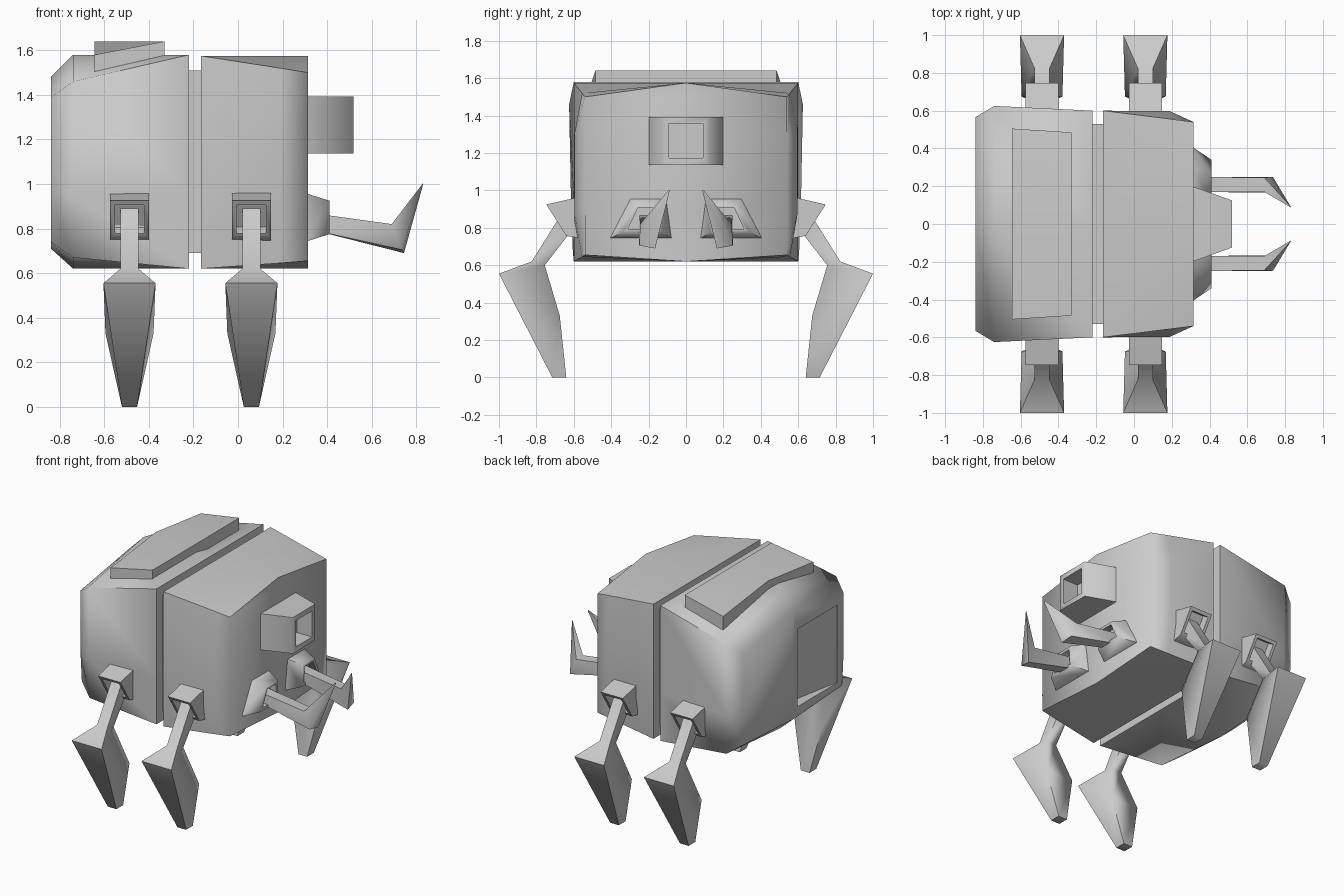
import bpy, bmesh, math
from mathutils import Vector

if "Cube" in bpy.data.objects:
    bpy.data.objects.remove(bpy.data.objects["Cube"])

grey = bpy.data.materials.new("light_grey")
grey.diffuse_color = (0.6, 0.6, 0.6, 1)
grey.use_nodes = True
grey.node_tree.nodes["Principled BSDF"].inputs["Base Color"].default_value = grey.diffuse_color


def finish(name, bm, angle=75):
    """Turn a bmesh into a smooth-shaded object."""
    bmesh.ops.recalc_face_normals(bm, faces=bm.faces)
    me = bpy.data.meshes.new(name)
    bm.to_mesh(me)
    bm.free()
    me.materials.append(grey)
    ob = bpy.data.objects.new(name, me)
    bpy.context.collection.objects.link(ob)
    bpy.ops.object.select_all(action='DESELECT')
    ob.select_set(True)
    bpy.context.view_layer.objects.active = ob
    bpy.ops.object.shade_smooth_by_angle(angle=math.radians(angle))
    return ob


def loft(name, rings, side=1, recess=None, angle=75):
    """Bridge rings of points; side=-1 mirrors in y; recess=(margin, vector) hollows the last cap."""
    bm = bmesh.new()
    loops = [[bm.verts.new((x, y * side, z)) for x, y, z in r] for r in rings]
    n = len(loops[0])
    for a, b in zip(loops, loops[1:]):
        for i in range(n):
            j = (i + 1) % n
            bm.faces.new((a[i], a[j], b[j], b[i]))
    bm.faces.new(loops[0])
    cap = bm.faces.new(loops[-1])
    if recess:
        keep, push = recess
        push = Vector((push[0], push[1] * side, push[2]))
        mid = cap.calc_center_median()
        for shift in (Vector(), push):
            pos = [mid + (v.co - mid) * (keep if shift.length == 0 else 1) + shift for v in cap.verts]
            old = list(cap.verts)
            bm.faces.remove(cap)
            new = [bm.verts.new(p) for p in pos]
            for i in range(n):
                j = (i + 1) % n
                bm.faces.new((old[i], old[j], new[j], new[i]))
            cap = bm.faces.new(new)
    return finish(name, bm, angle)


def section(x, half):
    """Closed symmetric body ring at x from (y, z) points running top centre to bottom centre."""
    return [(x, y, z) for y, z in half] + [(x, -y, z) for y, z in half[-2:0:-1]]


def rect(x, y0, y1, z0, z1):
    return [(x, y0, z0), (x, y1, z0), (x, y1, z1), (x, y0, z1)]


# front shell, with ridged top and belly that narrow toward the face
loft("front_body", [
    section(-0.165, [(0, 1.575), (0.6, 1.575), (0.6, 1.3), (0.6, 0.88), (0.6, 0.62), (0, 0.62)]),
    section(0.19, [(0, 1.575), (0.556, 1.52), (0.597, 1.3), (0.597, 0.88), (0.556, 0.645), (0, 0.62)]),
    section(0.315, [(0, 1.575), (0.54, 1.5), (0.54, 1.3), (0.54, 0.88), (0.54, 0.655), (0, 0.62)]),
])

# rear shell
rear = loft("rear_body", [
    section(-0.22, [(0, 1.58), (0.6, 1.58), (0.6, 0.95), (0.6, 0.62), (0, 0.62)]),
    section(-0.74, [(0, 1.58), (0.625, 1.46), (0.615, 0.95), (0.605, 0.67), (0, 0.62)]),
    section(-0.84, [(0, 1.48), (0.565, 1.39), (0.565, 0.95), (0.55, 0.74), (0, 0.71)]),
])

# wedge-shaped hatch recess in the back wall
cutter = loft("hatch_cutter", [
    [(-0.9, -0.5, z), (-0.9, -0.05, z), (-0.75, -0.05, z), (-0.835, -0.5, z)] for z in (0.78, 1.33)])
cutter.hide_render = True
cutter.hide_viewport = True
cut = rear.modifiers.new("hatch", 'BOOLEAN')
cut.object = cutter
cut.operation = 'DIFFERENCE'
cut.solver = 'EXACT'

# joint between the shells
loft("waist", [rect(x, -0.53, 0.53, 0.69, 1.51) for x in (-0.24, -0.15)])


# raised back plate following the ridged roof
def plate(x, y, mid, edge, drop):
    return [(x, -y, edge), (x, 0, mid), (x, y, edge), (x, y, edge - drop), (x, 0, mid - drop), (x, -y, edge - drop)]


loft("back_plate", [plate(-0.645, 0.505, 1.64, 1.58, 0.1), plate(-0.33, 0.485, 1.64, 1.64, 0.1)])

# snout with a deep square mouth
loft("snout", [rect(0.30, -0.203, 0.203, 1.137, 1.393),
               rect(0.518, -0.125, 0.125, 1.137, 1.393)], recess=(0.72, (-0.12, 0, 0)))

for side, tag in ((-1, "right"), (1, "left")):
    # claw socket and bent claw
    loft("claw_socket_" + tag, [
        [(0.3, 0.07, 0.74), (0.3, 0.415, 0.74), (0.3, 0.3, 0.96), (0.3, 0.1, 0.96)],
        [(0.41, 0.13, 0.775), (0.41, 0.34, 0.775), (0.41, 0.27, 0.925), (0.41, 0.14, 0.925)],
    ], side, recess=(0.75, (-0.05, 0, 0)))
    loft("claw_" + tag, [
        rect(0.35, 0.17, 0.25, 0.79, 0.867),
        [(0.745, 0.165, 0.69), (0.735, 0.25, 0.705), (0.69, 0.245, 0.82), (0.69, 0.17, 0.82)],
        rect(0.83, 0.088, 0.092, 0.995, 1.003),
    ], side)

    for cx, which in ((0.06, "front"), (-0.487, "rear")):
        # leg ring from lower/inner and upper/outer (y, z) edges with half widths
        def ring(inner, outer, w_in, w_out):
            return [(cx - w_in, *inner), (cx + w_in, *inner), (cx + w_out, *outer), (cx - w_out, *outer)]

        loft(f"{which}_leg_socket_{tag}", [
            ring((0.57, 0.745), (0.57, 0.965), 0.087, 0.087),
            ring((0.64, 0.757), (0.747, 0.925), 0.087, 0.087),
        ], side, recess=(0.76, (0, -0.05, 0.03)))
        loft(f"{which}_leg_{tag}", [
            ring((0.60, 0.80), (0.65, 0.90), 0.04, 0.04),
            ring((0.755, 0.60), (0.825, 0.62), 0.04, 0.04),
            ring((0.675, 0.33), (1.0, 0.555), 0.108, 0.117),
            ring((0.64, 0.0), (0.715, 0.0), 0.034, 0.034),
        ], side)
